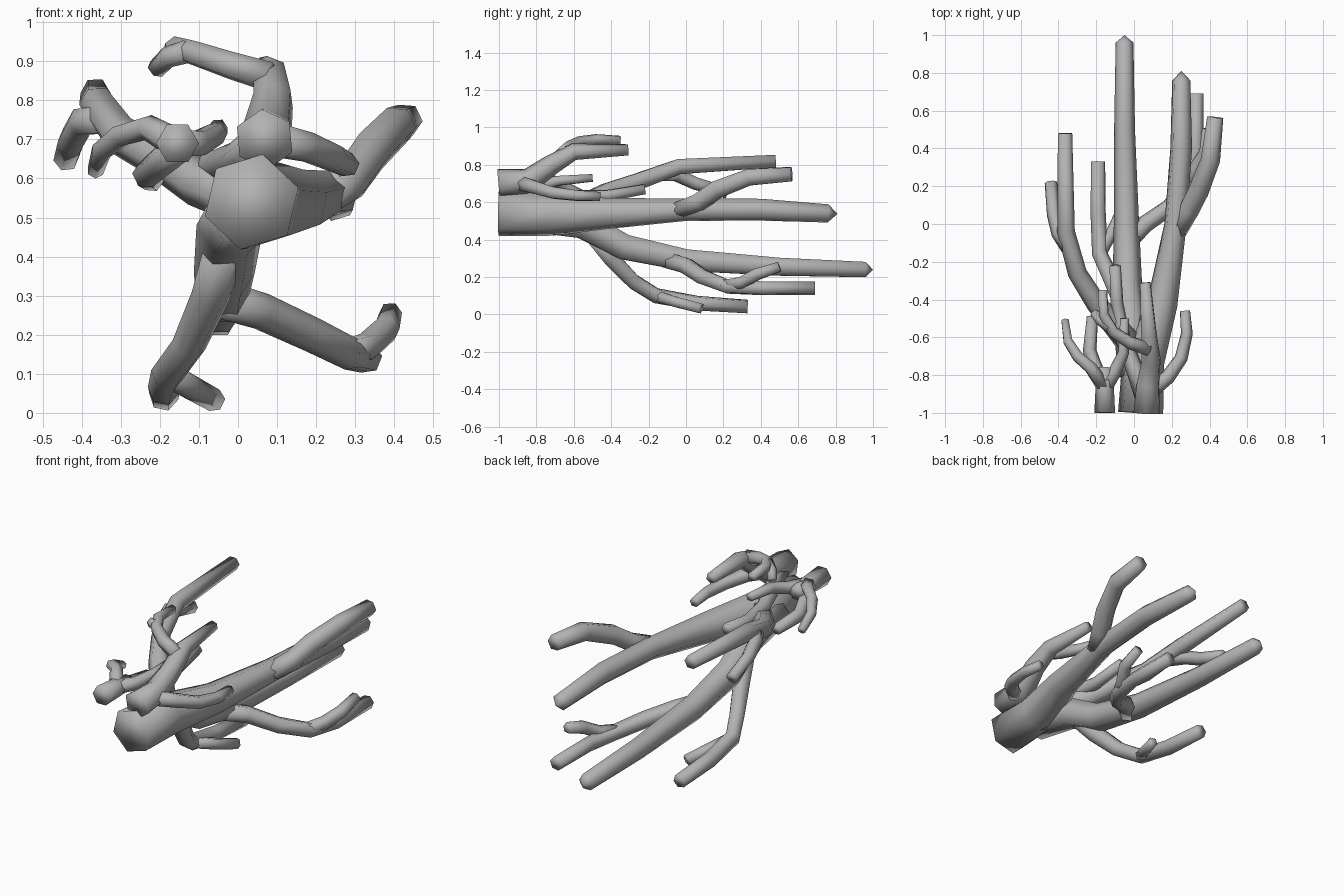
import bpy
import bmesh
import math
from mathutils import Vector

SIDES = 6

default_cube = bpy.data.objects.get("Cube")
if default_cube:
    bpy.data.objects.remove(default_cube, do_unlink=True)

# One plain grey for the whole model
grey = bpy.data.materials.new("plain_grey")
grey.use_nodes = True
colour = (0.45, 0.45, 0.45, 1.0)
grey.diffuse_color = colour
grey.node_tree.nodes["Principled BSDF"].inputs["Base Color"].default_value = colour


def blend(values, fraction):
    """Read a list of radii at a fraction of the branch length."""
    place = fraction * (len(values) - 1)
    index = min(int(place), len(values) - 2)
    return values[index] + (values[index + 1] - values[index]) * (place - index)


def branch(name, radii, *path, tip=0.0, roll=0.0):
    """Sweep a six-sided tapering tube along a path, with an optional blunt point."""
    points = [Vector(p) for p in path]
    lengths = [0.0]
    for start, end in zip(points, points[1:]):
        lengths.append(lengths[-1] + (end - start).length)

    bm = bmesh.new()
    rings = []
    side = Vector((1, 0, 0))
    last = len(points) - 1
    for i, point in enumerate(points):
        incoming = (point - points[max(i - 1, 0)]).normalized()
        outgoing = (points[min(i + 1, last)] - point).normalized()
        along = (incoming + outgoing).normalized()
        side = (side - along * side.dot(along)).normalized()
        up = side.cross(along)
        radius = blend(radii, lengths[i] / lengths[-1])
        ring = []
        for k in range(SIDES):
            angle = math.tau * k / SIDES + math.radians(roll)
            offset = side * math.cos(angle) + up * math.sin(angle)
            ring.append(bm.verts.new(point + offset * radius))
        rings.append(ring)

    for lower, upper in zip(rings, rings[1:]):
        for k in range(SIDES):
            n = (k + 1) % SIDES
            bm.faces.new((lower[k], lower[n], upper[n], upper[k]))
    bm.faces.new(rings[0])
    if tip:
        apex = bm.verts.new(points[-1] + along * tip)
        for k in range(SIDES):
            bm.faces.new((rings[-1][k], rings[-1][(k + 1) % SIDES], apex))
    else:
        bm.faces.new(rings[-1])
    bmesh.ops.recalc_face_normals(bm, faces=bm.faces)

    mesh = bpy.data.meshes.new(name)
    bm.to_mesh(mesh)
    bm.free()
    mesh.materials.append(grey)
    obj = bpy.data.objects.new(name, mesh)
    bpy.context.collection.objects.link(obj)
    bpy.ops.object.select_all(action="DESELECT")
    obj.select_set(True)
    bpy.context.view_layer.objects.active = obj
    bpy.ops.object.shade_smooth_by_angle(angle=math.radians(110))


# Main trunk, running on into the straight left limb
branch("main_trunk", (.125, .115, .07, .06, .06, .05),
       (.035, -1, .54), (.05, -.72, .535), (.15, -.42, .54),
       (.22, 0, .56), (.25, .4, .56), (.25, .76, .54), tip=.05, roll=17)
branch("left_limb_fork", (.05, .055, .055, .05, .043),
       (.23, -.04, .56), (.29, .07, .6), (.34, .17, .67),
       (.405, .34, .735), (.43, .565, .75))

# Long lower limb and its forks
branch("lower_limb", (.095, .08, .065, .055, .047),
       (.01, -.8, .52), (-.02, -.55, .48), (-.035, -.33, .36),
       (-.04, 0, .29), (-.05, .5, .255), (-.05, .96, .24), tip=.04)
branch("lower_right_fork", (.055, .045, .042, .038),
       (-.03, -.5, .43), (-.07, -.4, .3), (-.125, -.28, .175),
       (-.18, -.16, .1), (-.19, .06, .06), (-.19, .33, .042))
branch("lower_right_twig", (.033, .03),
       (-.18, -.16, .1), (-.12, -.05, .065), (-.06, .08, .032))
branch("lower_left_fork", (.05, .045, .04, .038),
       (-.04, -.1, .29), (.06, 0, .26), (.19, .09, .2),
       (.29, .22, .15), (.33, .4, .14), (.33, .69, .14))
branch("lower_left_twig", (.035, .037, .03),
       (.28, .2, .155), (.33, .3, .17), (.38, .38, .215), (.39, .5, .255))

# Upper right limb and its drooping fork
branch("upper_right_limb", (.07, .055, .048, .045, .038),
       (-.01, -.65, .56), (-.1, -.54, .59), (-.2, -.42, .655),
       (-.3, -.26, .71), (-.36, -.04, .79), (-.365, .48, .82))
branch("upper_right_fork", (.04, .037, .033),
       (-.34, -.14, .75), (-.4, -.05, .745), (-.425, .05, .7), (-.44, .22, .65))

# Upper stem rising to the arched top twigs
branch("upper_stem", (.078, .065, .05, .04, .03),
       (.068, -1, .7), (.075, -.84, .715), (.09, -.72, .8),
       (.08, -.6, .87), (.06, -.31, .88), roll=35)
branch("arched_twig", (.04, .035, .03, .025),
       (.08, -.66, .86), (-.02, -.63, .89), (-.11, -.57, .92),
       (-.16, -.48, .935), (-.165, -.35, .93))
branch("arched_twig_tip", (.03, .025),
       (-.13, -.55, .925), (-.18, -.51, .91), (-.21, -.47, .88))
branch("upper_stem_low_fork", (.055, .045, .04, .033, .03),
       (.06, -.92, .69), (0, -.76, .65), (-.06, -.6, .63),
       (-.09, -.42, .635), (-.1, -.22, .67))
branch("left_hooked_twig", (.045, .037, .033, .027),
       (.09, -.88, .7), (.18, -.81, .68), (.25, -.71, .65),
       (.28, -.58, .635), (.27, -.46, .63))

# Small right stem and its curling twigs
branch("right_stem", (.055, .05, .04),
       (-.155, -1, .69), (-.155, -.86, .685), (-.155, -.76, .68))
branch("right_hooked_twig", (.04, .033, .028, .022),
       (-.16, -.86, .69), (-.23, -.76, .73), (-.3, -.7, .71),
       (-.35, -.62, .67), (-.365, -.51, .62))
branch("right_low_twig", (.04, .037, .03),
       (-.15, -.87, .68), (-.2, -.77, .64), (-.235, -.67, .61), (-.22, -.49, .595))
branch("right_inner_twig", (.04, .033, .027, .023),
       (-.15, -.86, .69), (-.1, -.78, .69), (-.055, -.68, .715), (-.05, -.5, .73))
